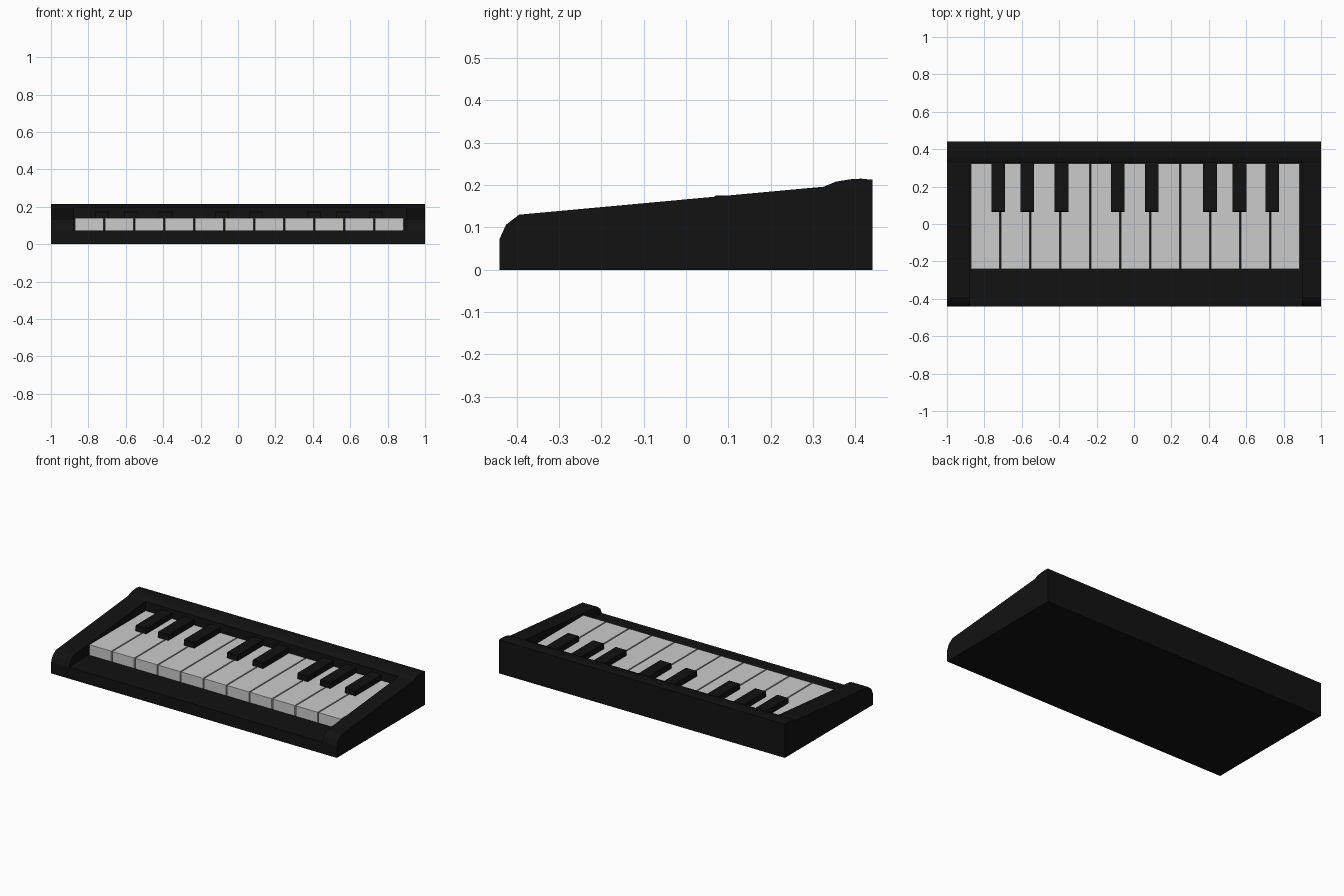
import bpy, bmesh
from mathutils import Vector

if "Cube" in bpy.data.objects:
    bpy.data.objects.remove(bpy.data.objects["Cube"])


def material(name, rgb):
    m = bpy.data.materials.new(name)
    m.diffuse_color = (*rgb, 1)
    m.use_nodes = True
    m.node_tree.nodes["Principled BSDF"].inputs["Base Color"].default_value = m.diffuse_color
    return m


black = material("black_plastic", (0.006, 0.006, 0.006))


def extrude_x(name, profile, x0, x1, mat=None):
    """Solid with a (y, z) profile running from x0 to x1."""
    bm = bmesh.new()
    face = bm.faces.new([bm.verts.new((x0, y, z)) for y, z in profile])
    res = bmesh.ops.extrude_face_region(bm, geom=[face])
    moved = [g for g in res["geom"] if isinstance(g, bmesh.types.BMVert)]
    bmesh.ops.translate(bm, vec=Vector((x1 - x0, 0, 0)), verts=moved)
    bmesh.ops.recalc_face_normals(bm, faces=bm.faces)
    me = bpy.data.meshes.new(name)
    bm.to_mesh(me)
    bm.free()
    ob = bpy.data.objects.new(name, me)
    bpy.context.collection.objects.link(ob)
    if mat:
        me.materials.append(mat)
    return ob


def rect(y0, y1, z0, z1):
    return [(y0, z0), (y1, z0), (y1, z1), (y0, z1)]


BED = 0.073       # height of the key bed and front rail
BACK = 0.325      # front of the rear rail
LEFT, RIGHT = -0.876, 0.897

# Case: wedge profile with rounded nose and raised rear rail
case = extrude_x("case", [
    (-0.44, 0), (0.44, 0), (0.44, 0.2125), (0.413, 0.215), (0.387, 0.2135),
    (0.354, 0.208), (BACK, 0.196), (-0.394, 0.13), (-0.425, 0.106),
    (-0.44, BED)], -1, 1, black)

# Key well, open to the front, cut between the cheeks
cutter = extrude_x("key_well_cutter", rect(-0.6, BACK, BED, 0.4), LEFT, RIGHT, black)
cutter.hide_render = True
mod = case.modifiers.new("key_well", "BOOLEAN")
mod.operation = "DIFFERENCE"
mod.solver = "EXACT"
mod.object = cutter
bpy.context.view_layer.objects.active = case
bpy.ops.object.modifier_apply(modifier=mod.name)
bpy.data.objects.remove(cutter)

# White keys
pitch = 0.1605
for i in range(11):
    x = -0.872 + i * pitch
    extrude_x(f"white_key_{i + 1}", rect(-0.24, 0.323, BED, 0.139), x, x + pitch - 0.008)

# Black keys, with slightly eased front edge
for i, x in enumerate([-0.725, -0.57, -0.388, -0.086, 0.094, 0.406, 0.564, 0.74]):
    extrude_x(f"black_key_{i + 1}",
              [(0.065, BED), (BACK, BED), (BACK, 0.175), (0.07, 0.175), (0.065, 0.171)],
              x - 0.0365, x + 0.0365, black)
